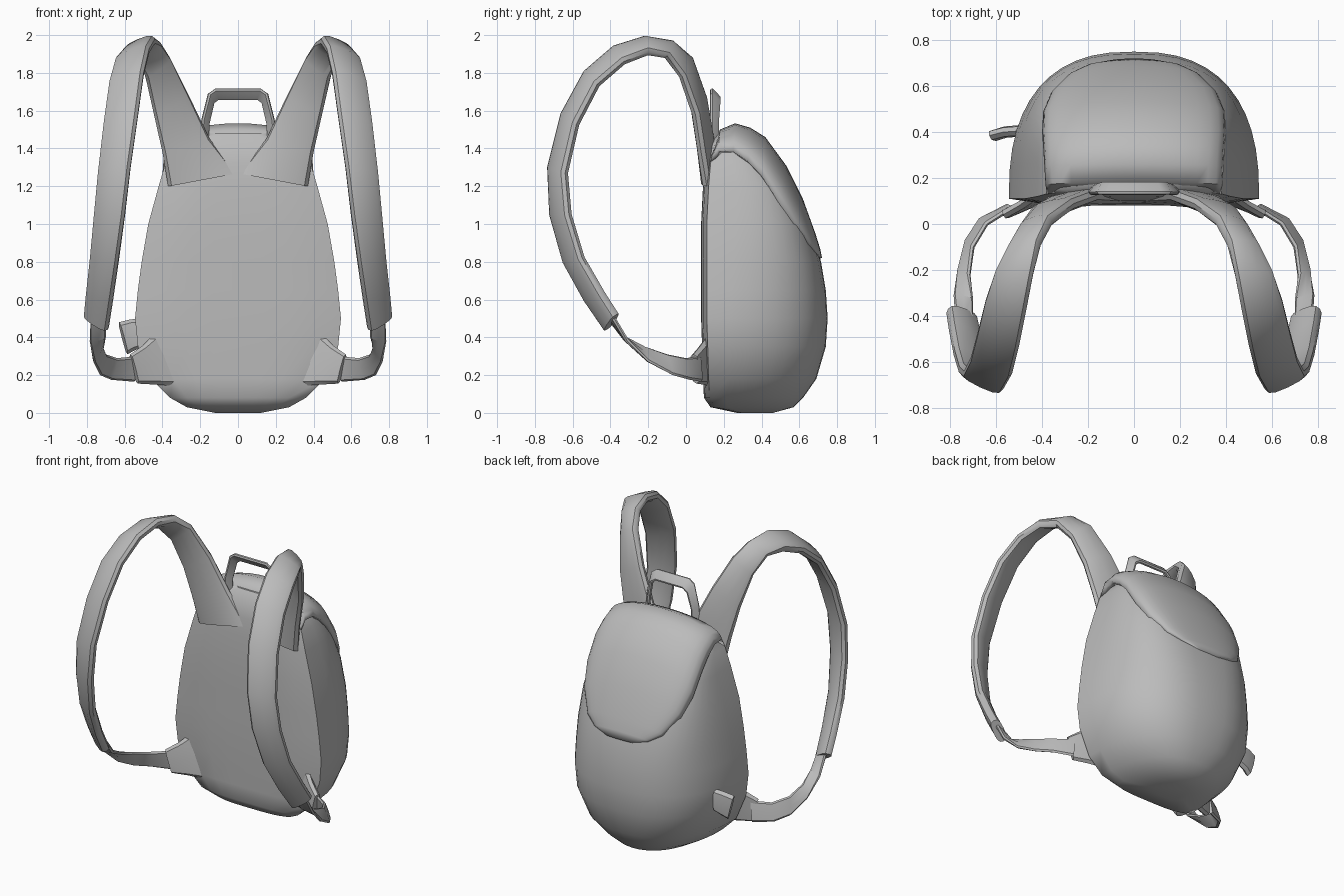
import bpy, bmesh, math
from mathutils import Vector

if "Cube" in bpy.data.objects:
    bpy.data.objects.remove(bpy.data.objects["Cube"])

fabric = bpy.data.materials.new("grey_fabric")
fabric.use_nodes = True
GREY = (0.5, 0.5, 0.5, 1)
fabric.diffuse_color = GREY
fabric.node_tree.nodes["Principled BSDF"].inputs["Base Color"].default_value = GREY


def loft(name, rings, closed=True, angle=40):
    """Skin a list of equal-length point rows; closed rows get end caps."""
    bm = bmesh.new()
    rows = [[bm.verts.new(p) for p in ring] for ring in rings]
    n = len(rows[0])
    for a, b in zip(rows, rows[1:]):
        for i in range(n if closed else n - 1):
            j = (i + 1) % n
            bm.faces.new((a[i], a[j], b[j], b[i]))
    if closed:
        bm.faces.new(rows[0])
        bm.faces.new(rows[-1])
    bmesh.ops.recalc_face_normals(bm, faces=bm.faces)
    mesh = bpy.data.meshes.new(name)
    bm.to_mesh(mesh)
    bm.free()
    mesh.materials.append(fabric)
    obj = bpy.data.objects.new(name, mesh)
    bpy.context.collection.objects.link(obj)
    bpy.ops.object.select_all(action='DESELECT')
    obj.select_set(True)
    bpy.context.view_layer.objects.active = obj
    bpy.ops.object.shade_smooth_by_angle(angle=math.radians(angle))
    return obj


def power(v, e):
    return math.copysign(abs(v) ** e, v)


def ribbon(name, edges, thick, side=1, segs=12, square=0.7):
    """Padded band running between two edge lines."""
    edges = [[Vector((p[0] * side, p[1], p[2])) for p in e] for e in edges]
    mids = [(a + b) / 2 for a, b in edges]
    rings = []
    for i, (a, b) in enumerate(edges):
        along = mids[min(i + 1, len(mids) - 1)] - mids[max(i - 1, 0)]
        normal = along.cross(b - a).normalized()
        ring = []
        for k in range(segs):
            t = 2 * math.pi * k / segs
            ring.append(mids[i] + (b - a) / 2 * power(math.cos(t), square)
                        + normal * thick * power(math.sin(t), square))
        rings.append(ring)
    return loft(name, rings)


# Bag body: (z, half width, front y, back y, squareness)
BODY = [(0, .12, .30, .46, 2), (.03, .27, .16, .57, 2.2), (.08, .36, .125, .62, 2.3),
        (.18, .46, .12, .69, 2.4), (.35, .53, .115, .74, 2.5), (.5, .545, .11, .75, 2.5),
        (.65, .53, .11, .74, 2.6), (.8, .51, .11, .715, 2.8), (1, .475, .11, .655, 3.2),
        (1.2, .42, .12, .56, 3.8), (1.32, .385, .13, .46, 4), (1.42, .32, .15, .36, 4),
        (1.48, .2, .19, .28, 3)]
rings = []
for z, hw, front, back, n in BODY:
    ring = []
    for k in range(25):
        t = math.pi * k / 24
        ring.append((hw * power(math.cos(t), 2 / n),
                     front + (back - front) * abs(math.sin(t)) ** (2 / n), z))
    for k in range(1, 8):
        u = k / 4 - 1
        ring.append((hw * u, front - .03 * (1 - u ** 4), z))
    rings.append(ring)
loft("bag_body", rings, angle=45)

# Top flap: (half width, edge y, edge z, centre y, centre z)
FLAP = [(.38, .13, 1.33, .14, 1.40), (.385, .17, 1.39, .18, 1.50), (.39, .25, 1.385, .26, 1.533),
        (.395, .33, 1.33, .34, 1.51), (.40, .40, 1.26, .42, 1.46), (.395, .49, 1.12, .53, 1.31),
        (.36, .57, 1.0, .62, 1.13), (.28, .65, .89, .685, .95), (.2, .69, .845, .71, .87),
        (.1, .71, .82, .72, .82)]
rings = []
for hw, ey, ez, cy, cz in FLAP:
    ring = []
    for k in range(17):
        t = math.pi * (k / 16 - .5)
        f = max(math.cos(t), 0) ** .85
        ring.append((hw * math.sin(t), ey + (cy - ey) * f, ez + (cz - ez) * f))
    rings.append(ring)
flap = loft("top_flap", rings, closed=False, angle=50)
# Point the flap outward so its thickness grows towards the bag
if flap.data.polygons[len(flap.data.polygons) // 2].normal.z < 0:
    flap.data.flip_normals()
shell = flap.modifiers.new("thickness", 'SOLIDIFY')
shell.thickness = .04
shell.offset = -1

# Band edges, (inner point, outer point), for one side
STRAP = [((0, .12, 1.27), (.37, .11, 1.2)), ((.15, .13, 1.45), (.4, .08, 1.38)),
         ((.26, .09, 1.68), (.445, .05, 1.58)), ((.36, .02, 1.88), (.49, -.02, 1.78)),
         ((.41, -.08, 1.96), (.54, -.1, 1.89)), ((.44, -.22, 1.98), (.6, -.2, 1.91)),
         ((.47, -.38, 1.93), (.645, -.33, 1.86)), ((.5, -.53, 1.8), (.68, -.47, 1.74)),
         ((.53, -.65, 1.58), (.71, -.58, 1.53)), ((.57, -.72, 1.3), (.74, -.64, 1.27)),
         ((.6, -.71, 1.05), (.76, -.62, 1.05)), ((.635, -.64, .8), (.78, -.55, .82)),
         ((.665, -.53, .6), (.8, -.44, .63)), ((.69, -.42, .44), (.81, -.37, .52))]
WEBBING = [((.7, -.41, .5), (.78, -.38, .5)), ((.7, -.33, .4), (.785, -.31, .38)),
           ((.715, -.22, .35), (.765, -.2, .27)), ((.7, -.1, .31), (.73, -.07, .2)),
           ((.64, 0, .29), (.67, .02, .175)), ((.53, .07, .3), (.55, .08, .165))]
ANCHOR = [((.43, .13, .43), (.3, .13, .14)), ((.5, .08, .36), (.44, .09, .15)),
          ((.57, .04, .31), (.53, .055, .155))]
for side, label in ((1, "left"), (-1, "right")):
    ribbon(label + "_shoulder_strap", STRAP, .035, side)
    ribbon(label + "_lower_webbing", WEBBING, .012, side, 8, .5)
    ribbon(label + "_strap_anchor", ANCHOR, .022, side, 8, .5)

# Carry handle, mirrored about the centre
half = [((.2, .13, 1.42), (.16, .17, 1.42)), ((.19, .13, 1.55), (.155, .17, 1.53)),
        ((.155, .13, 1.69), (.13, .18, 1.64)), ((.12, .13, 1.715), (.1, .18, 1.66))]
mirrored = [tuple((-x, y, z) for x, y, z in e) for e in reversed(half)]
ribbon("carry_handle", half + mirrored, .012, 1, 8, .5)

# Small fabric loop on one side
LOOP = [((.5, .405, .5), (.5, .405, .35)), ((.57, .4, .495), (.55, .4, .33)),
        ((.63, .385, .48), (.585, .385, .31))]
ribbon("side_loop", LOOP, .025, -1, 8, .7)
